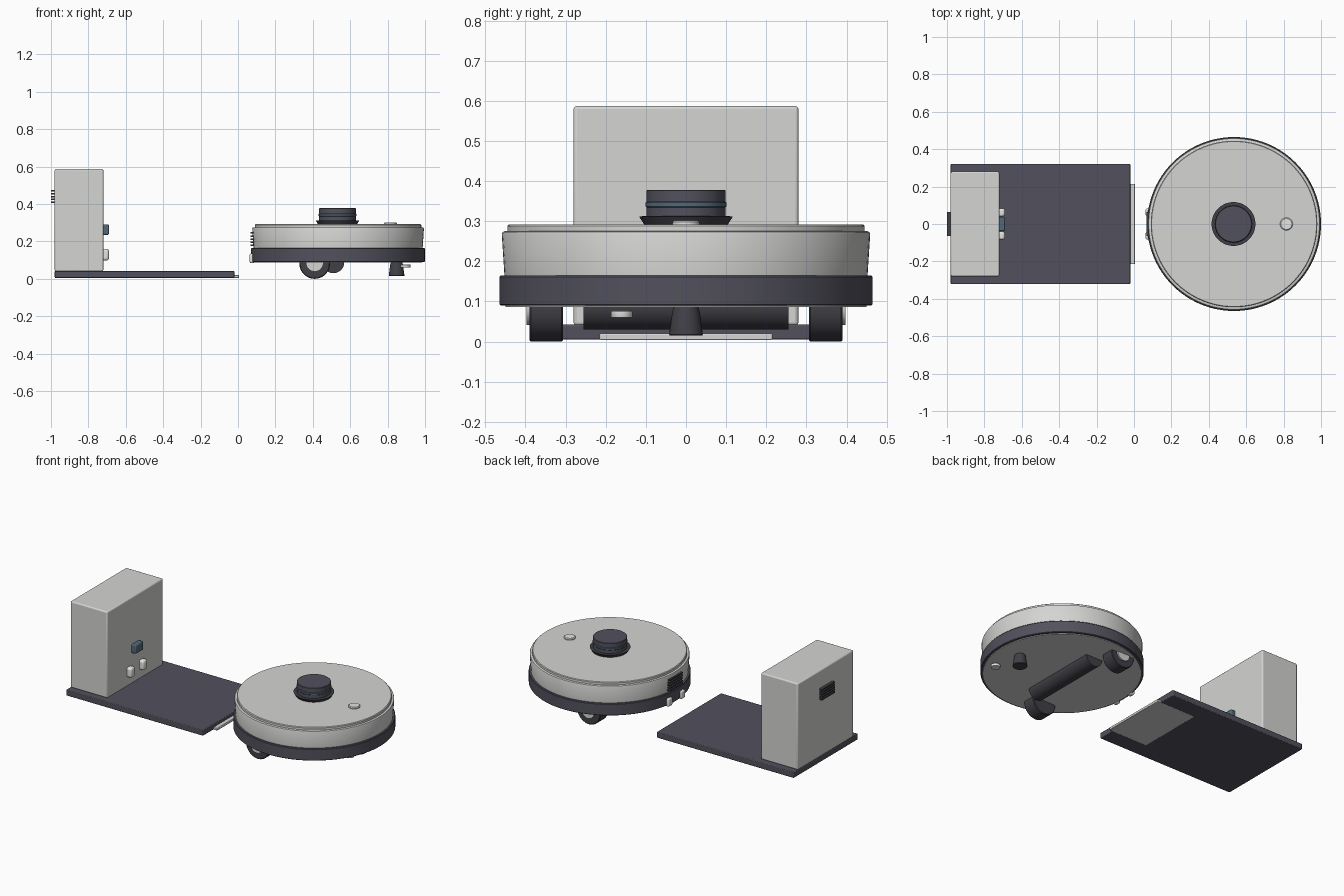
import bpy, bmesh, math
from mathutils import Matrix

if "Cube" in bpy.data.objects:
    bpy.data.objects.remove(bpy.data.objects["Cube"])


def material(name, rgb):
    m = bpy.data.materials.new(name)
    m.diffuse_color = (*rgb, 1)
    m.use_nodes = True
    m.node_tree.nodes["Principled BSDF"].inputs["Base Color"].default_value = m.diffuse_color
    return m


LIGHT = material("light_grey", (0.66, 0.66, 0.65))
WHITE = material("white", (0.78, 0.78, 0.76))
DARK = material("charcoal", (0.085, 0.083, 0.11))
BLACK = material("black_rubber", (0.05, 0.05, 0.062))
TEAL = material("smoky_blue", (0.085, 0.14, 0.19))


def finish(name, bm, mat, bevel=0.0, segments=2):
    bmesh.ops.recalc_face_normals(bm, faces=bm.faces)
    mesh = bpy.data.meshes.new(name)
    bm.to_mesh(mesh)
    bm.free()
    mesh.materials.append(mat)
    ob = bpy.data.objects.new(name, mesh)
    bpy.context.collection.objects.link(ob)
    if bevel:
        mod = ob.modifiers.new("Bevel", 'BEVEL')
        mod.width, mod.segments = bevel, segments
        mod.limit_method = 'ANGLE'
    bpy.ops.object.select_all(action='DESELECT')
    ob.select_set(True)
    bpy.context.view_layer.objects.active = ob
    bpy.ops.object.shade_smooth_by_angle(angle=math.radians(35))
    return ob


def box(name, x, y, z, mat, bevel=0.0, segments=2):
    """Box from (min, max) ranges."""
    bm = bmesh.new()
    size = [r[1] - r[0] for r in (x, y, z)]
    mid = [(r[0] + r[1]) / 2 for r in (x, y, z)]
    bmesh.ops.create_cube(bm, size=1, matrix=Matrix.Translation(mid) @ Matrix.Diagonal((*size, 1)))
    return finish(name, bm, mat, bevel, segments)


def lathe(name, centre, profile, mat, sides=64, axis='Z'):
    """Closed solid of revolution from (radius, height) pairs."""
    bm = bmesh.new()
    rings = []
    for r, h in profile:
        ring = []
        for i in range(sides):
            a = 2 * math.pi * i / sides
            p = (r * math.cos(a), r * math.sin(a), h)
            if axis == 'Y':
                p = (p[0], h, p[1])
            ring.append(bm.verts.new([c + q for c, q in zip(centre, p)]))
        rings.append(ring)
    for lo, hi in zip(rings, rings[1:]):
        for i in range(sides):
            j = (i + 1) % sides
            bm.faces.new((lo[i], lo[j], hi[j], hi[i]))
    bm.faces.new(rings[0])
    bm.faces.new(rings[-1])
    return finish(name, bm, mat)


# --- Charging dock ---
box("dock_base", (-0.98, -0.02), (-0.322, 0.322), (0.005, 0.042), DARK, 0.004)
box("dock_tower", (-0.98, -0.72), (-0.28, 0.28), (0.04, 0.587), LIGHT, 0.008, 3)
box("dock_ramp_plate", (-0.27, 0.005), (-0.215, 0.215), (0.004, 0.02), LIGHT, 0.003)
box("dock_sensor_window", (-0.725, -0.69), (-0.038, 0.038), (0.235, 0.29), TEAL, 0.006)
for s in (-1, 1):
    box("dock_contact", (-0.73, -0.69), (s * 0.062 - 0.022, s * 0.062 + 0.022),
        (0.098, 0.16), WHITE, 0.012, 3)
for i in range(5):
    z = 0.405 + i * 0.0155
    box("dock_vent_slat", (-1.0, -0.975), (-0.065, 0.065), (z, z + 0.008), BLACK)

# --- Robot body ---
CX = 0.535
lathe("underside_plate", (CX, 0, 0), [(0.45, 0.086), (0.45, 0.1)], LIGHT, 96)
lathe("bumper_ring", (CX, 0, 0),
      [(0.452, 0.09), (0.462, 0.09), (0.465, 0.093), (0.465, 0.161), (0.462, 0.165), (0.44, 0.165)],
      DARK, 96)
lathe("upper_shell", (CX, 0, 0),
      [(0.452, 0.16), (0.459, 0.268), (0.457, 0.273), (0.452, 0.275)], LIGHT, 96)
lathe("top_cover", (CX, 0, 0),
      [(0.445, 0.27), (0.445, 0.288), (0.441, 0.292)], LIGHT, 96)

# --- Sensor turret and button ---
lathe("turret_base", (CX - 0.003, 0, 0), [(0.103, 0.29), (0.117, 0.312), (0.095, 0.313)], BLACK)
lathe("turret_body", (CX - 0.003, 0, 0), [(0.098, 0.305), (0.098, 0.376), (0.096, 0.378)], DARK)
lathe("turret_band", (CX - 0.003, 0, 0),
      [(0.098, 0.334), (0.1005, 0.337), (0.1005, 0.346), (0.098, 0.349)], TEAL)
lathe("power_button", (0.815, 0, 0),
      [(0.034, 0.288), (0.034, 0.298), (0.029, 0.302)], WHITE, 32)

# --- Rear vents and charging contacts ---
for i in range(5):
    z = 0.175 + i * 0.0165
    box("robot_vent_slat", (0.068, 0.11), (-0.065, 0.065), (z, z + 0.008), BLACK)
for s in (-1, 1):
    box("robot_contact", (0.062, 0.09), (s * 0.063 - 0.02, s * 0.063 + 0.02),
        (0.084, 0.135), WHITE, 0.008, 3)

# --- Underside running gear ---
for s in (-1, 1):
    lathe("drive_wheel", (0.41, s * 0.348, 0.082),
          [(0.078, -0.042), (0.082, -0.038), (0.082, 0.038), (0.078, 0.042)], BLACK, 48, 'Y')
    lathe("wheel_hub", (0.41, s * 0.348, 0.085),
          [(0.044, s * 0.035), (0.044, s * 0.05)], LIGHT, 32, 'Y')
lathe("main_brush", (0.51, 0, 0.088), [(0.058, -0.255), (0.058, 0.255)], BLACK, 40, 'Y')
lathe("front_caster", (0.848, 0, 0),
      [(0.04, 0.015), (0.042, 0.018), (0.034, 0.076), (0.03, 0.088)], BLACK, 32)
lathe("side_sensor", (0.895, -0.16, 0),
      [(0.026, 0.06), (0.027, 0.062), (0.027, 0.075), (0.025, 0.077)], WHITE, 32)
